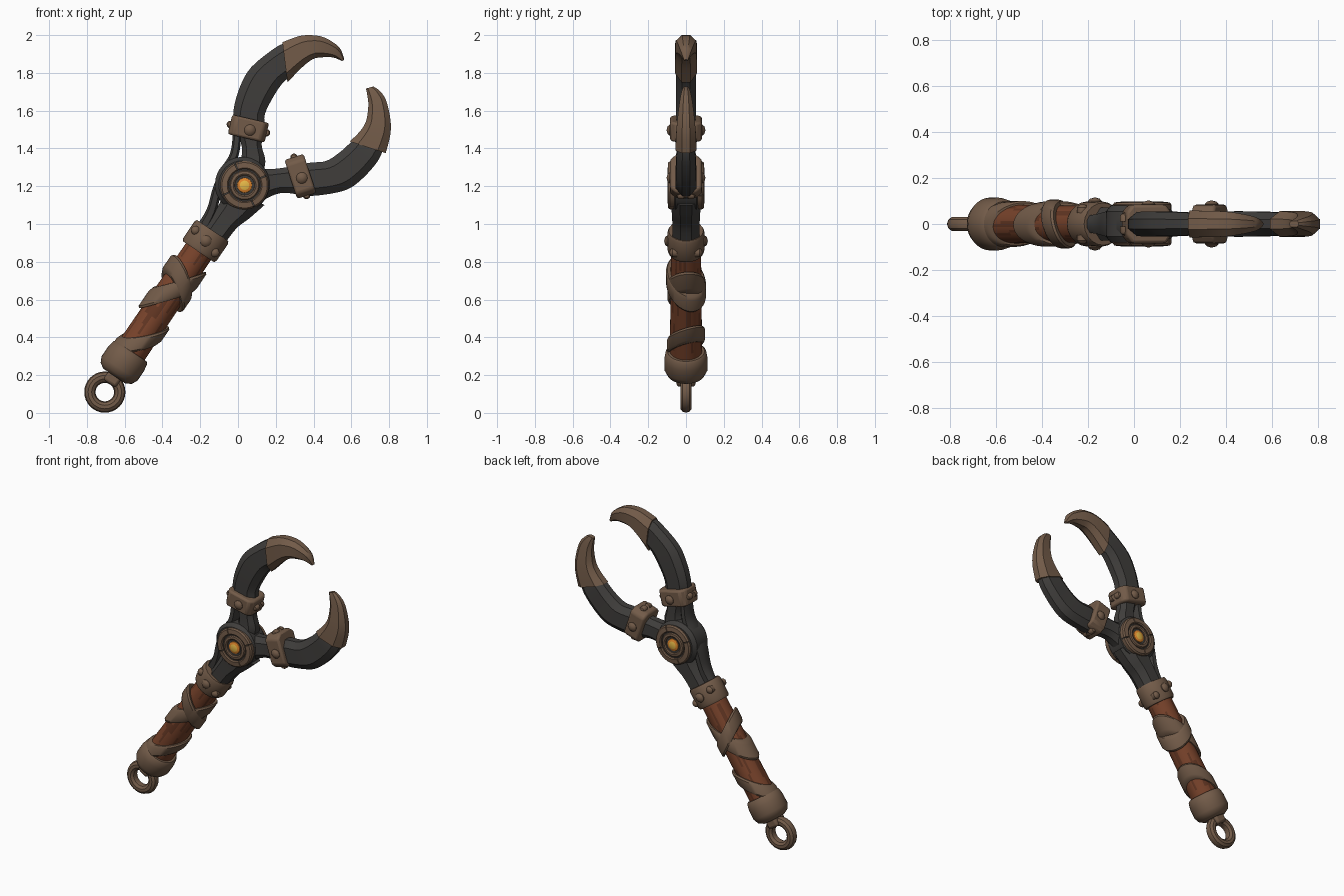
import bpy, bmesh, math, random
from mathutils import Matrix, Vector

random.seed(4)
if "Cube" in bpy.data.objects:
    bpy.data.objects.remove(bpy.data.objects["Cube"])


def material(name, r, g, b):
    m = bpy.data.materials.new(name)
    m.use_nodes = True
    m.diffuse_color = (r, g, b, 1)
    m.node_tree.nodes["Principled BSDF"].inputs["Base Color"].default_value = (r, g, b, 1)
    return m


BRONZE = material("dull bronze", .17, .105, .066)
IRON = material("dark iron", .05, .047, .044)
WOOD = material("red wood", .19, .056, .024)
GRAIN = material("dark wood grain", .12, .036, .016)
ORANGE = material("amber orange", .75, .24, .025)
YELLOW = material("amber yellow", .85, .52, .07)


def finish(name, bm, mats, bevel=0):
    bmesh.ops.recalc_face_normals(bm, faces=bm.faces[:])
    mesh = bpy.data.meshes.new(name)
    bm.to_mesh(mesh)
    bm.free()
    for m in mats:
        mesh.materials.append(m)
    ob = bpy.data.objects.new(name, mesh)
    bpy.context.collection.objects.link(ob)
    if bevel:
        mod = ob.modifiers.new("soft edges", "BEVEL")
        mod.width, mod.segments, mod.limit_method = bevel, 2, "ANGLE"
    bpy.ops.object.select_all(action="DESELECT")
    ob.select_set(True)
    bpy.context.view_layer.objects.active = ob
    bpy.ops.object.shade_smooth_by_angle(angle=math.radians(35))
    return ob


def frame(x, z, tilt, y=0):
    return Matrix.Translation((x, y, z)) @ Matrix.Rotation(tilt, 4, "Y")


def revolve(name, profile, place, mats, segs=32, arc=(0, math.tau), shear=(0, 0),
            flat=1, closed=False, paint=None, bevel=0):
    """Turn (radius, height) points around the local z of a frame."""
    bm = bmesh.new()
    full = arc[1] - arc[0] > 6.2
    cols = []
    for i in range(segs if full else segs + 1):
        t = arc[0] + (arc[1] - arc[0]) * i / segs
        c, s = math.cos(t), math.sin(t) * flat
        cols.append([bm.verts.new(place @ Vector(
            (r * c, r * s, h + r * (c * shear[0] + s * shear[1])))) for r, h in profile])
    n = len(profile)
    for i in range(segs):
        a, b = cols[i], cols[(i + 1) % len(cols)]
        for j in range(n if closed else n - 1):
            k = (j + 1) % n
            f = bm.faces.new((a[j], b[j], b[k], a[k]))
            if paint:
                f.material_index = paint(i, j)
    if not full:
        bm.faces.new(cols[0])
        bm.faces.new(cols[-1])
    bmesh.ops.remove_doubles(bm, verts=bm.verts[:], dist=.0002)
    return finish(name, bm, mats, bevel)


SECTION = [(1, .4), (.55, 1), (-.55, 1), (-1, .4), (-1, -.4), (-.55, -1), (.55, -1), (1, -.4)]


def loft(name, stations, mat, steps=4, bevel=0, section=SECTION):
    """Skin stations (outer x, outer z, inner x, inner z, half depth)."""
    rows = [Vector(s) for s in stations]
    path = []
    for i in range(len(rows) - 1):
        p0, p1, p2 = rows[max(i - 1, 0)], rows[i], rows[i + 1]
        p3 = rows[min(i + 2, len(rows) - 1)]
        for k in range(steps):
            t = k / steps
            path.append(p1 + (p2 - p0) * (t / 2) + (p0 * 2 - p1 * 5 + p2 * 4 - p3) * (t * t / 2)
                        + (p1 * 3 - p0 - p2 * 3 + p3) * (t ** 3 / 2))
    path.append(rows[-1])
    bm = bmesh.new()
    rings = []
    for ox, oz, ix, iz, d in path:
        rings.append([bm.verts.new(((ox + ix) / 2 + (ox - ix) / 2 * a, d * b,
                                    (oz + iz) / 2 + (oz - iz) / 2 * a)) for a, b in section])
    n = len(section)
    for a, b in zip(rings, rings[1:]):
        for j in range(n):
            bm.faces.new((a[j], a[(j + 1) % n], b[(j + 1) % n], b[j]))
    bm.faces.new(rings[0])
    bm.faces.new(rings[-1])
    return finish(name, bm, [mat], bevel)


def rivet(name, x, z, y, r=.03):
    # domed studs on the front and the back
    for side, word in ((-1, "front"), (1, "back")):
        place = Matrix.Translation((x, side * y, z)) @ Matrix.Rotation(-side * math.pi / 2, 4, "X")
        revolve(f"{name}_{word}", [(r, -.02), (r, .004), (r * .7, .014), (0, .02)], place, [BRONZE], 14)


# Grip: local z runs from the hanging ring to the hub
GRIP = frame(-.705, .12, .594)
revolve("hanging_ring", [(.079 + .03 * math.cos(k * math.pi / 5), .032 * math.sin(k * math.pi / 5))
                         for k in range(10)],
        frame(-.705, .11, 0) @ Matrix.Rotation(math.pi / 2, 4, "X"), [BRONZE], closed=True)

bm = bmesh.new()
bmesh.ops.create_cube(bm, size=1, matrix=GRIP @ Matrix.Translation((0, 0, .085))
                      @ Matrix.Diagonal((.08, .1, .085, 1)))
finish("ring_lug", bm, [BRONZE], .015)

revolve("pommel", [(0, .09), (.07, .09), (.1, .108), (.115, .14), (.115, .2), (.108, .24),
                   (.098, .25), (.08, .25)], GRIP, [BRONZE])

# Wood with broken streaks of darker grain
levels = [.23 + .7 * k / 12 for k in range(13)]
streaks = {(i, j + k) for i in range(40) for j in [random.randrange(12)] for k in range(3)}
revolve("wooden_grip", [(.087 - .008 * h, h) for h in levels], GRIP, [WOOD, GRAIN], 40,
        paint=lambda i, j: int((i, j) in streaks))

# Slanted wraps around the wood
for name, at, slope, half, outer in (("lower_wrap", .322, (.95, .35), .05, .103),
                                     ("rising_wrap", .64, (1.2, .1), .066, .102),
                                     ("crossing_wrap", .682, (-.6, -.4), .048, .109)):
    revolve(name, [(.075, -half), (outer - .008, -half), (outer, -half * .7), (outer, half * .7),
                   (outer - .008, half), (.075, half)], GRIP @ Matrix.Translation((0, 0, at)),
            [BRONZE], 40, shear=slope, flat=.97, closed=True)

revolve("grip_collar", [(.06, .885), (.1, .885), (.107, .9), (.107, 1.005), (.1, 1.02), (.06, 1.02)],
        GRIP, [BRONZE], 20, flat=.92, closed=True)
rivet("collar_rivet", -.17, .91, .096)
for v, s in ((-.075, .97), (.075, .93)):
    p = GRIP @ Vector((v, 0, s))
    rivet("collar_side_rivet", p.x, p.z, .068, .024)

# Neck, side strap and hub body
loft("neck", [(-.2, .95, -.09, .87, .07), (-.125, 1.06, -.01, .975, .072),
              (-.09, 1.13, .06, 1.03, .075), (-.07, 1.23, .14, 1.1, .08)], IRON)
loft("side_strap", [(-.22, .99, -.16, .96, .035), (-.165, 1.08, -.115, 1.06, .045),
                    (-.13, 1.2, -.08, 1.2, .055), (-.085, 1.3, -.04, 1.28, .055),
                    (-.04, 1.38, .005, 1.37, .05), (-.025, 1.5, .02, 1.5, .045)], IRON)
DISC = frame(.035, 1.205, 0) @ Matrix.Rotation(math.pi / 2, 4, "X")
revolve("hub_body", [(0, -.08), (.125, -.08), (.145, -.055), (.145, .055), (.125, .08), (0, .08)],
        Matrix.Translation((-.012, 0, .005)) @ DISC, [IRON])

# Dial on both faces of the hub
for turn, word in ((0, "front"), (math.pi, "back")):
    place = DISC @ Matrix.Rotation(turn, 4, "X")
    for q in range(4):
        start = q * math.pi / 2 + .45
        revolve(f"{word}_dial_segment", [(.086, .06), (.086, .09), (.092, .097), (.12, .094),
                                         (.128, .085), (.128, .06)], place, [BRONZE], 10,
                arc=(start, start + math.pi / 2 - .05), closed=True)
    revolve(f"{word}_dial_floor", [(.123, .06), (.123, .084), (0, .084)], place, [IRON])
    revolve(f"{word}_inner_ring", [(.05, .07), (.053, .091), (.06, .096), (.074, .094),
                                   (.079, .088), (.079, .07)], place, [BRONZE], closed=True)
    revolve(f"{word}_gem", [(.041, .08), (.039, .089), (.025, .095), (0, .098)], place,
            [ORANGE, YELLOW], 16, paint=lambda i, j: int(j == 2))

# Upper jaw
loft("upper_arm", [(-.04, 1.24, .12, 1.24, .07), (.01, 1.33, .145, 1.33, .055),
                   (.02, 1.41, .125, 1.42, .05), (-.015, 1.52, .14, 1.5, .05),
                   (-.024, 1.6, .142, 1.58, .052), (.008, 1.72, .185, 1.67, .054),
                   (.07, 1.83, .235, 1.745, .053), (.2, 1.935, .27, 1.775, .05),
                   (.26, 1.96, .3, 1.8, .045)], IRON)
loft("upper_claw", [(.235, 1.962, .262, 1.75, .058), (.325, 1.995, .34, 1.83, .057),
                    (.4, 1.999, .395, 1.872, .054), (.465, 1.984, .44, 1.882, .046),
                    (.537, 1.934, .502, 1.882, .03), (.563, 1.87, .55, 1.863, .01)], BRONZE)

# Lower jaw
loft("lower_arm", [(.09, 1.1, .06, 1.3, .07), (.17, 1.145, .15, 1.29, .055),
                   (.24, 1.165, .22, 1.295, .05), (.33, 1.155, .31, 1.31, .05),
                   (.41, 1.15, .385, 1.325, .055), (.563, 1.177, .465, 1.333, .055),
                   (.653, 1.235, .537, 1.378, .052), (.738, 1.33, .595, 1.43, .05),
                   (.77, 1.4, .63, 1.46, .044)], IRON)
loft("lower_claw", [(.782, 1.375, .592, 1.437, .056), (.806, 1.47, .645, 1.49, .052),
                    (.807, 1.553, .678, 1.545, .046), (.784, 1.655, .69, 1.625, .034),
                    (.75, 1.705, .685, 1.68, .024), (.717, 1.728, .677, 1.717, .014)], BRONZE)

# Riveted cuffs on both arms
CUFF = [(1, .6), (.75, 1), (-.75, 1), (-1, .6), (-1, -.6), (-.75, -1), (.75, -1), (1, -.6)]
for name, x, z, tilt, half in (("upper_cuff", .055, 1.505, .227, .1),
                               ("lower_cuff", .33, 1.252, 1.255, .108)):
    across = Vector((math.cos(tilt), -math.sin(tilt))) * half
    along = Vector((math.sin(tilt), math.cos(tilt))) * .053
    mid = Vector((x, z))
    loft(name, [(*(mid + k * along + across), *(mid + k * along - across), .084) for k in (-1, 1)],
         BRONZE, 1, .012, CUFF)
    rivet(name + "_rivet", x + .008, z - .008, .083)
    for k in (-1, 1):
        p = mid + across * .98 * k
        rivet(name + "_end_stud", p.x, p.y, .03, .02)
